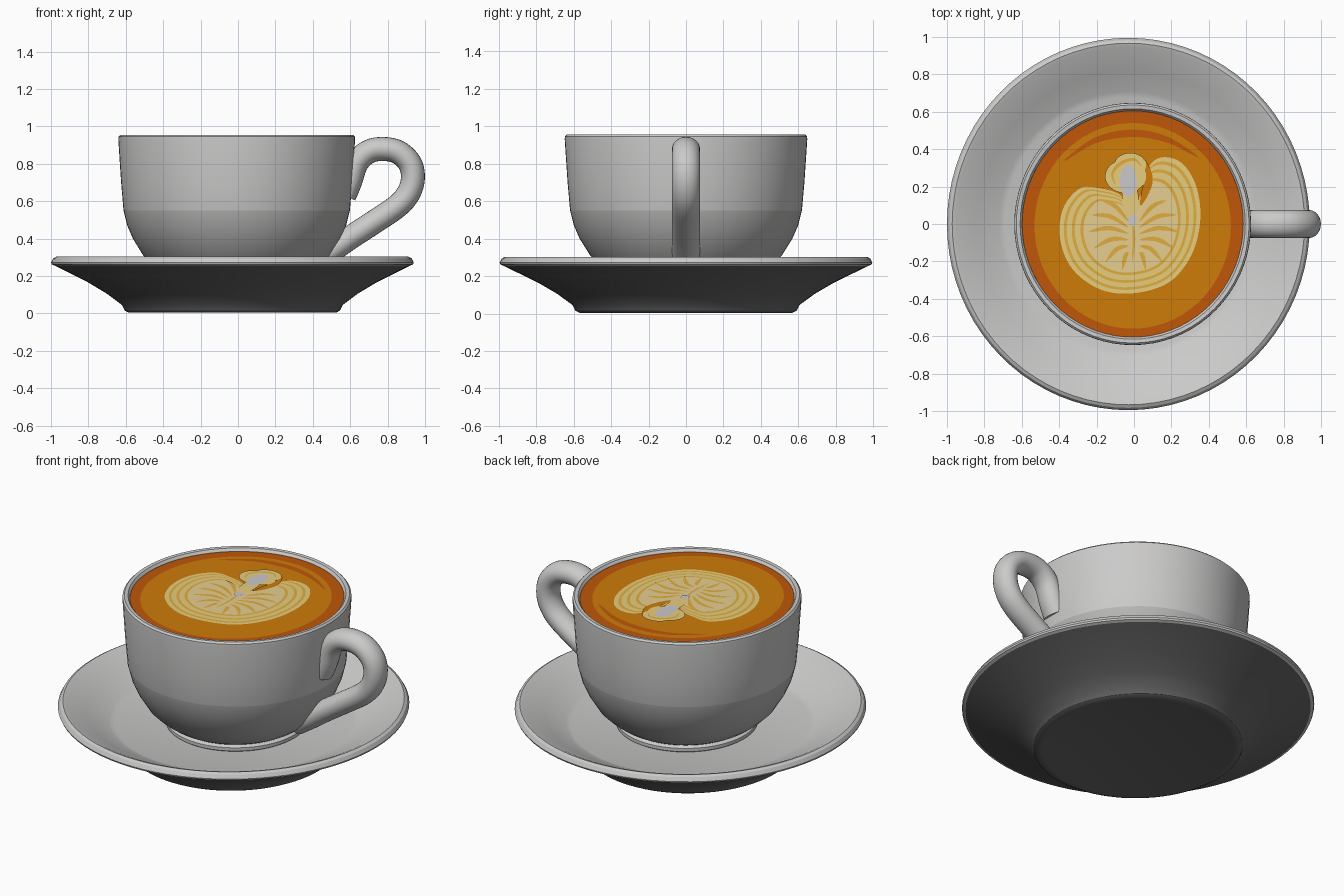
import bpy, bmesh
from math import radians, pi, sin, cos
from mathutils import Vector

if "Cube" in bpy.data.objects:
    bpy.data.objects.remove(bpy.data.objects["Cube"], do_unlink=True)


def material(name, rgb):
    mat = bpy.data.materials.new(name)
    mat.use_nodes = True
    mat.diffuse_color = (*rgb, 1)
    bsdf = next(n for n in mat.node_tree.nodes if n.type == "BSDF_PRINCIPLED")
    bsdf.inputs["Base Color"].default_value = (*rgb, 1)
    bsdf.inputs["Roughness"].default_value = 0.5
    return mat


PORCELAIN = material("porcelain", (0.60, 0.595, 0.59))
BELLY = material("grey_porcelain", (0.47, 0.465, 0.46))
UNDERSIDE = material("dark_underside", (0.13, 0.13, 0.13))
CREMA = material("dark_crema", (0.53, 0.095, 0.003))
COFFEE = material("coffee", (0.62, 0.20, 0.003))
GOLD = material("golden_foam", (0.75, 0.42, 0.05))
FOAM = material("foam", (0.84, 0.64, 0.22))
PALE = material("pale_foam", (0.80, 0.62, 0.28))
MILK = material("milk", (0.60, 0.58, 0.60))


def finish(bm, name, mat, smooth=True):
    mesh = bpy.data.meshes.new(name)
    bm.to_mesh(mesh)
    bm.free()
    mesh.materials.append(mat)
    obj = bpy.data.objects.new(name, mesh)
    bpy.context.collection.objects.link(obj)
    if smooth:
        bpy.ops.object.select_all(action="DESELECT")
        obj.select_set(True)
        bpy.context.view_layer.objects.active = obj
        bpy.ops.object.shade_smooth_by_angle(angle=radians(30))
    return obj


def paint(obj, mat, rule):
    """Give the faces that meet the rule a second material."""
    obj.data.materials.append(mat)
    for face in obj.data.polygons:
        if rule(face):
            face.material_index = 1


def lathe(name, profile, mat, x=0.0, y_scale=1.0, steps=72):
    """Turn an axis-to-axis (radius, height) profile into a closed solid."""
    bm = bmesh.new()
    verts = [bm.verts.new((r, 0, z)) for r, z in profile]
    edges = [bm.edges.new(pair) for pair in zip(verts, verts[1:])]
    bmesh.ops.spin(bm, geom=verts + edges, cent=(0, 0, 0), axis=(0, 0, 1),
                   dvec=(0, 0, 0), angle=2 * pi, steps=steps, use_duplicate=False)
    bmesh.ops.remove_doubles(bm, verts=bm.verts[:], dist=1e-5)
    bmesh.ops.scale(bm, vec=(1, y_scale, 1), verts=bm.verts[:])
    bmesh.ops.translate(bm, vec=(x, 0, 0), verts=bm.verts[:])
    bmesh.ops.recalc_face_normals(bm, faces=bm.faces[:])
    return finish(bm, name, mat)


def spline(points, closed=False, sub=6):
    """Smooth 2D curve through the points."""
    p = [Vector(q) for q in points]
    n = len(p)
    get = (lambda i: p[i % n]) if closed else (lambda i: p[max(0, min(n - 1, i))])
    out = []
    for i in range(n if closed else n - 1):
        a, b, c, d = (get(i + k) for k in (-1, 0, 1, 2))
        for s in range(sub):
            t = s / sub
            out.append(0.5 * (2 * b + (c - a) * t + (2 * a - 5 * b + 4 * c - d) * t * t
                              + (3 * b - a - 3 * c + d) * t ** 3))
    return out if closed else out + [p[-1]]


def tangent(path, i):
    return (path[min(i + 1, len(path) - 1)] - path[max(i - 1, 0)]).normalized()


def tube(name, points, radius, depth, mat, sides=24):
    """Oval tube along a path in the XZ plane."""
    path = spline(points)
    bm = bmesh.new()
    rings = []
    for i, c in enumerate(path):
        t = tangent(path, i)
        ring = []
        for k in range(sides):
            a = 2 * pi * k / sides
            off = radius * cos(a)
            ring.append(bm.verts.new((c.x - t.y * off, depth * sin(a), c.y + t.x * off)))
        rings.append(ring)
    for r0, r1 in zip(rings, rings[1:]):
        for k in range(sides):
            j = (k + 1) % sides
            bm.faces.new((r0[k], r0[j], r1[j], r1[k]))
    bm.faces.new(rings[0])
    bm.faces.new(rings[-1])
    bmesh.ops.recalc_face_normals(bm, faces=bm.faces[:])
    return finish(bm, name, mat)


SURFACE = 0.936   # height of the drink
LAYER = 0.0012    # step between painted plates


def plate(name, outline, level, mat):
    bm = bmesh.new()
    z = SURFACE + level * LAYER
    face = bm.faces.new([bm.verts.new((p[0], p[1], z)) for p in outline])
    face.normal_update()
    if face.normal.z < 0:
        face.normal_flip()
    bmesh.ops.triangulate(bm, faces=[face])
    return finish(bm, name, mat, smooth=False)


def oval(name, x, y, rx, ry, level, mat, n=48):
    pts = [(x + rx * cos(2 * pi * k / n), y + ry * sin(2 * pi * k / n)) for k in range(n)]
    return plate(name, pts, level, mat)


def ribbon(name, points, width, level, mat):
    """Painted stroke tapering towards both ends."""
    path = spline(points)
    left, right = [], []
    for i, c in enumerate(path):
        t = tangent(path, i)
        w = width * (0.15 + 0.85 * sin(pi * i / (len(path) - 1))) / 2
        side = Vector((-t.y, t.x)) * w
        left.append(c + side)
        right.append(c - side)
    return plate(name, left + right[::-1], level, mat)


# Saucer with dark underside and pale rounded rim
saucer = lathe("saucer", [(0, .012), (.50, .012), (.53, .004), (.555, .004), (.575, .015),
                          (.59, .045), (.67, .105), (.77, .165), (.95, .255), (.966, .262),
                          (.970, .272), (.958, .294), (.942, .303), (.92, .296),
                          (.80, .235), (.69, .18), (.66, .17), (0, .165)],
               PORCELAIN, x=-.03, y_scale=1.026, steps=80)
paint(saucer, UNDERSIDE, lambda f: f.normal.z < -.1 and f.center.z < .257 or f.center.z < .1)

# Cup with foot ring, darker rounded belly, broad rim and inner wall
cup = lathe("cup", [(0, .165), (.375, .165), (.39, .175), (.39, .195), (.37, .205), (.40, .222),
                    (.45, .26), (.50, .31), (.555, .40), (.585, .47), (.605, .55), (.618, .70),
                    (.633, .93), (.632, .945), (.622, .955), (.602, .953), (.592, .94),
                    (.58, .80), (.56, .55), (.40, .25), (0, .22)],
            PORCELAIN, x=-.007, y_scale=1.023)
paint(cup, BELLY, lambda f: .2 < f.center.z < .55)

# Handle: short root merging into the wall, round loop, slanted lower arm
tube("handle", [(.568, .63), (.598, .70), (.635, .805), (.70, .865), (.78, .879), (.86, .86),
                (.92, .80), (.935, .72), (.91, .64), (.85, .572), (.73, .49), (.60, .405),
                (.50, .335), (.41, .275)], .064, .075, PORCELAIN)

# Drink: dark outer ring with lighter centre
oval("crema_ring", -.007, 0, .591, .605, 0, CREMA, 72)
oval("coffee_surface", -.007, -.01, .525, .55, 1, COFFEE, 72)
ribbon("crema_streak", [(-.37, .34), (-.2, .45), (0, .485), (.18, .45), (.34, .36)],
       .04, 2, CREMA)

# Foam heart: nested bands
heart = spline([(-.02, .10), (-.08, .16), (-.18, .19), (-.29, .19), (-.38, .08), (-.395, -.08),
                (-.33, -.24), (-.18, -.35), (0, -.37), (.19, -.31), (.31, -.16), (.355, .03),
                (.33, .21), (.25, .33), (.14, .355), (.07, .29), (.05, .18)], closed=True)
centre = Vector((-.01, -.03))
bands = [(1, FOAM), (.94, GOLD), (.90, FOAM), (.83, GOLD), (.79, FOAM), (.71, GOLD), (.67, PALE)]
for level, (size, mat) in enumerate(bands, 2):
    plate(f"foam_band_{level - 1}", [centre + (p - centre) * size for p in heart], level, mat)

# Golden ribs fanning out from the middle of the heart
for side in (-1, 1):
    for k in range(6):
        a = radians(-75 + 24 * k)
        end = Vector((side * cos(a) * .24, sin(a) * .22 - .03))
        start = Vector((side * .03, -.15 + .033 * k))
        bend = (start + end) / 2 + Vector((0, .025))
        ribbon(f"rib_{'right' if side < 0 else 'left'}_{k + 1}", [start, bend, end],
               .024, 9, GOLD)
ribbon("centre_rib", [(-.01, .04), (0, -.08), (-.01, -.2)], .014, 9, GOLD)

# Foam head above the heart
ribbon("head_groove", [(.06, .34), (.08, .25), (.06, .17), (.035, .10)], .045, 9, COFFEE)
oval("foam_head_top", -.02, .315, .085, .065, 10, FOAM)
oval("foam_head", -.045, .255, .11, .09, 10, FOAM)
ribbon("foam_neck", [(-.03, .25), (-.02, .14), (-.01, .0)], .09, 10, FOAM)
ribbon("head_line", [(-.10, .21), (-.115, .27), (-.07, .325), (0, .345), (.04, .31)],
       .018, 11, GOLD)
oval("milk_spot", -.03, .23, .045, .085, 11, MILK)
oval("milk_dot", -.008, .02, .022, .03, 11, MILK)
